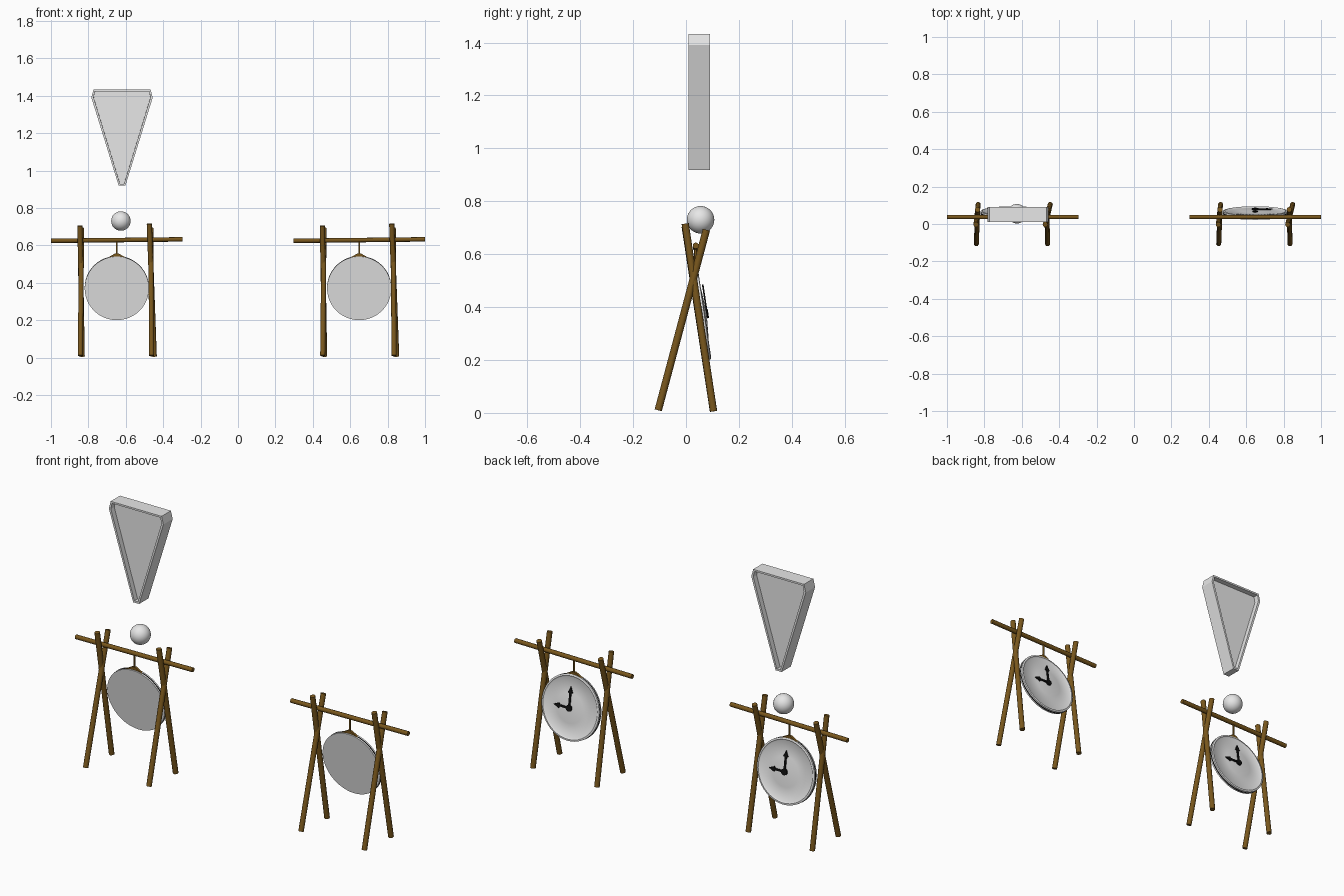
import bpy, bmesh, math
from mathutils import Vector, Matrix

if "Cube" in bpy.data.objects:
    bpy.data.objects.remove(bpy.data.objects["Cube"])


def material(name, rgb):
    m = bpy.data.materials.new(name)
    m.diffuse_color = (*rgb, 1)
    m.use_nodes = True
    m.node_tree.nodes["Principled BSDF"].inputs["Base Color"].default_value = m.diffuse_color
    return m


WHITE = material("pale grey", (0.8, 0.8, 0.8))
WOOD = material("brown wood", (0.19, 0.095, 0.012))
BLACK = material("black", (0.005, 0.005, 0.005))


def finish(name, bm, mats, matrix=Matrix(), smooth=True):
    bmesh.ops.recalc_face_normals(bm, faces=bm.faces)
    me = bpy.data.meshes.new(name)
    bm.to_mesh(me)
    bm.free()
    for m in mats:
        me.materials.append(m)
    ob = bpy.data.objects.new(name, me)
    ob.matrix_world = matrix
    bpy.context.collection.objects.link(ob)
    if smooth:
        bpy.context.view_layer.objects.active = ob
        ob.select_set(True)
        bpy.ops.object.shade_smooth_by_angle(angle=math.radians(50))
        ob.select_set(False)
    return ob


def log(name, a, b, r, sides=10):
    a, b = Vector(a), Vector(b)
    d = b - a
    bm = bmesh.new()
    bmesh.ops.create_cone(bm, cap_ends=True, segments=sides, radius1=r, radius2=r, depth=d.length)
    m = Matrix.Translation((a + b) / 2) @ d.to_track_quat('Z', 'Y').to_matrix().to_4x4()
    return finish(name, bm, [WOOD], m)


def plate(name, outline, y0, y1, mat, matrix=Matrix()):
    """Extrude an x-z outline from y0 to y1."""
    bm = bmesh.new()
    f = bm.faces.new([bm.verts.new((x, y0, z)) for x, z in outline])
    ext = bmesh.ops.extrude_face_region(bm, geom=[f])
    vs = [v for v in ext['geom'] if isinstance(v, bmesh.types.BMVert)]
    bmesh.ops.translate(bm, verts=vs, vec=(0, y1 - y0, 0))
    return finish(name, bm, [mat], matrix, smooth=False)


def hand_outline(length, w, turn):
    pts = [(-w, 0), (-w, length - 0.035), (-0.014, length - 0.032), (0, length),
           (0.014, length - 0.032), (w, length - 0.035), (w, 0)]
    c, s = math.cos(turn), math.sin(turn)
    return [(x * c + z * s, -x * s + z * c) for x, z in pts]


def clock_body(matrix):
    # lathed around y: flat front, rim with a black stripe, domed back face
    prof = [(0, 0), (0.172, 0), (0.172, 0.007), (0.172, 0.014), (0.172, 0.021),
            (0.163, 0.023), (0.157, 0.018), (0.08, 0.025), (0.025, 0.029), (0, 0.029)]
    bm = bmesh.new()
    vs = [bm.verts.new((r, h, 0)) for r, h in prof]
    es = [bm.edges.new(p) for p in zip(vs, vs[1:])]
    bmesh.ops.spin(bm, geom=vs + es, cent=(0, 0, 0), axis=(0, 1, 0),
                   angle=math.tau, steps=48, use_duplicate=False)
    bmesh.ops.remove_doubles(bm, verts=bm.verts, dist=1e-5)
    for f in bm.faces:
        c = f.calc_center_median()
        if math.hypot(c.x, c.z) > 0.165 and 0.008 < c.y < 0.013:
            f.material_index = 1
    finish("clock_body", bm, [WHITE, BLACK], matrix)


def stand(cx):
    # crossed legs, beam and hanger
    log("left_back_leg", (cx - 0.185, 0.104, 0.006), (cx - 0.197, -0.003, 0.705), 0.014)
    log("left_front_leg", (cx - 0.195, -0.105, 0.01), (cx - 0.188, 0.077, 0.692), 0.014)
    log("right_back_leg", (cx + 0.2, 0.104, 0.006), (cx + 0.174, -0.003, 0.715), 0.014)
    log("right_front_leg", (cx + 0.186, -0.105, 0.01), (cx + 0.182, 0.077, 0.692), 0.014)
    log("beam", (cx - 0.352, 0.037, 0.624), (cx + 0.352, 0.037, 0.632), 0.012)
    log("hanger_cord", (cx, 0.036, 0.55), (cx, 0.036, 0.625), 0.005, 8)
    plate("hanger_plate", [(cx - 0.056, 0.53), (cx + 0.056, 0.53), (cx + 0.01, 0.556),
                           (cx - 0.01, 0.556)], 0.029, 0.042, WOOD)
    # tilted clock
    m = Matrix.Translation((cx, 0.048, 0.37)) @ Matrix.Rotation(math.radians(8.5), 4, 'X')
    clock_body(m)
    plate("minute_hand", hand_outline(0.112, 0.005, 0), 0.029, 0.035, BLACK, m)
    plate("hour_hand", hand_outline(0.092, 0.005, math.pi / 2), 0.029, 0.035, BLACK, m)
    hub = [(0.017 * math.cos(i * math.tau / 16), 0.017 * math.sin(i * math.tau / 16))
           for i in range(16)]
    plate("hand_hub", hub, 0.027, 0.037, BLACK, m)


for cx in (-0.648, 0.648):
    stand(cx)

# tapering marker: wedge block with a recessed panel on front and back
bm = bmesh.new()
half = [(0.018, 0.919), (0.164, 1.39), (0.153, 1.432)]
outline = half + [(-x, z) for x, z in reversed(half)]
rings = [[bm.verts.new((x - 0.62, y, z)) for x, z in outline] for y in (0.01, 0.09)]
caps = [bm.faces.new(r) for r in rings]
for i in range(6):
    j = (i + 1) % 6
    bm.faces.new((rings[0][i], rings[0][j], rings[1][j], rings[1][i]))
bmesh.ops.recalc_face_normals(bm, faces=bm.faces)
for f in caps:
    bmesh.ops.inset_individual(bm, faces=[f], thickness=0.012)
    inner = bmesh.ops.inset_individual(bm, faces=[f], thickness=0.0005)
    bmesh.ops.translate(bm, verts=f.verts, vec=f.normal * -0.028)
finish("marker_wedge", bm, [WHITE], smooth=False)

# round dot under the wedge
bm = bmesh.new()
bmesh.ops.create_uvsphere(bm, u_segments=32, v_segments=16, radius=0.052)
finish("marker_dot", bm, [WHITE], Matrix.Translation((-0.626, 0.055, 0.73)))
